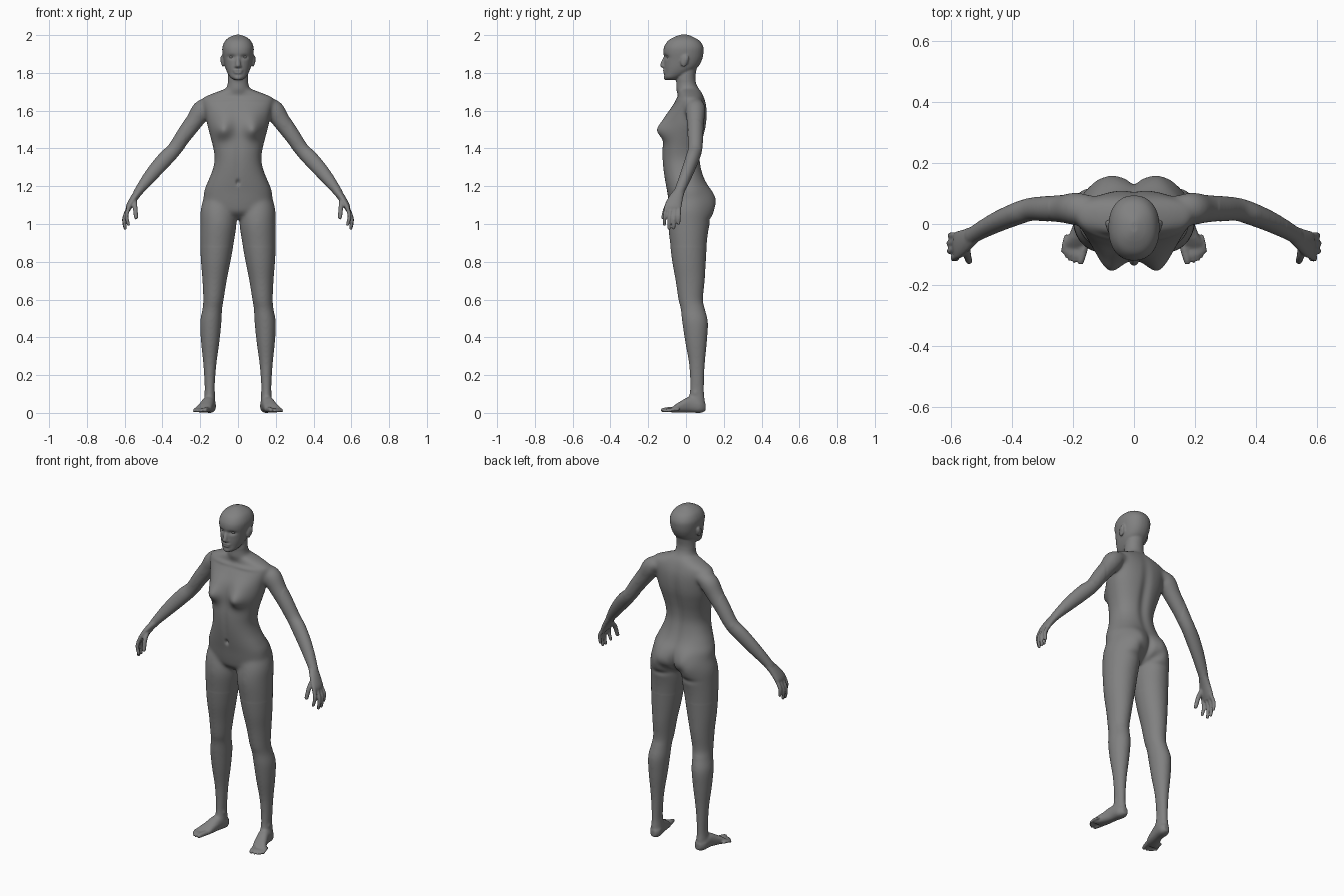
import bpy, bmesh, math
from mathutils import Vector, Matrix

X, Y, Z = Vector((1, 0, 0)), Vector((0, 1, 0)), Vector((0, 0, 1))
bm = bmesh.new()
grey = bpy.data.materials.new("dark_grey")
grey.diffuse_color = (.22, .22, .22, 1)


def spline(rows, steps=6):
    """Catmull-Rom through rows of numbers."""
    out = []
    for i in range(len(rows) - 1):
        a, b, c, d = rows[max(i - 1, 0)], rows[i], rows[i + 1], rows[min(i + 2, len(rows) - 1)]
        for k in range(steps):
            t = k / steps
            out.append([0.5 * (2 * q + (r - p) * t + (2 * p - 5 * q + 4 * r - s) * t * t
                               + (3 * q - p - 3 * r + s) * t ** 3) for p, q, r, s in zip(a, b, c, d)])
    return out + [list(rows[-1])]


def loft(rows, frame=None, power=2.0, n=32):
    """Closed tube through (x, y, z, radius_u, radius_v); without a frame rings follow the path."""
    rows = spline(rows)
    pts = [Vector(r[:3]) for r in rows]
    rings = []
    for i, r in enumerate(rows):
        if frame:
            u, v = frame
        else:
            t = (pts[min(i + 1, len(pts) - 1)] - pts[max(i - 1, 0)]).normalized()
            u = (Y - t * Y.dot(t)).normalized()
            v = t.cross(u)
        ring = []
        for k in range(n):
            c, s = math.cos(2 * math.pi * k / n), math.sin(2 * math.pi * k / n)
            c = math.copysign(abs(c) ** (2 / power), c)
            s = math.copysign(abs(s) ** (2 / power), s)
            ring.append(bm.verts.new(pts[i] + u * c * max(r[3], .002) + v * s * max(r[4], .002)))
        rings.append(ring)
    for a, b in zip(rings, rings[1:]):
        for k in range(n):
            bm.faces.new((a[k], a[(k + 1) % n], b[(k + 1) % n], b[k]))
    bm.faces.new(rings[0][::-1])
    bm.faces.new(rings[-1])


def stack(rows, power=2.0):
    """Horizontal loft on the centre line from (z, y_front, y_back, half_width)."""
    loft([(0, (f + b) / 2, z, w, (b - f) / 2) for z, f, b, w in rows], (X, Y), power)


def blob(loc, size, rot=0, axis='X', target=None):
    m = Matrix.Translation(loc) @ Matrix.Rotation(rot, 4, axis) @ Matrix.Diagonal((*size, 1))
    bmesh.ops.create_icosphere(target or bm, subdivisions=4, radius=1, matrix=m)


def digit(pts, r):
    """Finger or toe with round ends."""
    loft([(*p, r * k, r * k) for p, k in zip(pts, (1.05, 1, .85))], n=16)
    for p, k in zip(pts, (1.05, 1, .85)):
        blob(p, (r * k,) * 3)


# leg
loft([(.10, .02, 1.16, .075, .08), (.105, .015, 1.08, .092, .10), (.104, .0125, 1.0, .096, .107),
      (.111, .013, .9, .089, .098), (.118, .016, .8, .078, .089), (.124, .022, .7, .064, .077),
      (.130, .025, .6, .054, .065), (.136, .036, .55, .052, .064), (.144, .048, .48, .056, .068),
      (.147, .053, .38, .049, .058), (.149, .058, .25, .034, .041), (.150, .058, .12, .026, .037),
      (.150, .055, .06, .03, .045), (.150, .06, .012, .026, .036)], (X, Y))
blob((.132, -.005, .615), (.033, .036, .042))
blob((.15, .05, .105), (.031, .02, .02))
# foot and toes
loft([(.147, .103, .03, .016, .02), (.15, .075, .036, .033, .036), (.158, .02, .044, .034, .042),
      (.172, -.03, .031, .038, .03), (.184, -.06, .021, .042, .02), (.190, -.08, .014, .036, .011)],
     (X, Z), 2.4)
for tx, ty, r in ((.174, -.122, .0135), (.196, -.124, .0075), (.2105, -.116, .0072), (.223, -.105, .007), (.234, -.09, .007)):
    digit([(tx - .012, ty + .05, .018), (tx - .004, ty + .02, .017), (tx, ty, r + .001)], r)
# arm
loft([(.12, .05, 1.63, .04, .03), (.165, .05, 1.622, .05, .045), (.193, .05, 1.60, .054, .054),
      (.230, .05, 1.545, .047, .048), (.285, .05, 1.47, .042, .043), (.337, .048, 1.395, .038, .039),
      (.385, .033, 1.345, .037, .042), (.455, .003, 1.265, .033, .037), (.525, -.035, 1.175, .027, .024),
      (.535, -.042, 1.16, .026, .020)])
blob((.352, .066, 1.395), (.018, .018, .022))
# hand
loft([(.515, -.028, 1.185, .025, .022), (.548, -.052, 1.14, .037, .020),
      (.575, -.068, 1.095, .045, .017), (.583, -.071, 1.072, .036, .011)])
for p in (((.575, -.103, 1.095), (.590, -.112, 1.045), (.580, -.114, .998)),
          ((.580, -.080, 1.085), (.602, -.088, 1.03), (.597, -.090, .977)),
          ((.580, -.058, 1.085), (.603, -.063, 1.03), (.599, -.065, .979)),
          ((.575, -.037, 1.09), (.599, -.037, 1.045), (.596, -.039, 1.003))):
    digit(p, .0105)
digit([(.550, -.07, 1.13), (.545, -.103, 1.09), (.540, -.121, 1.035)], .013)
# ear
blob((.080, -.008, 1.865), (.010, .020, .034), -.2)
blob((.087, .002, 1.872), (.007, .012, .022), -.2)
# half of the lips
blob((.008, -.113, 1.8125), (.019, .010, .006))
blob((.007, -.112, 1.802), (.017, .010, .006))

# mirror all paired parts
dup = bmesh.ops.duplicate(bm, geom=bm.verts[:] + bm.edges[:] + bm.faces[:])
for v in dup['geom']:
    if isinstance(v, bmesh.types.BMVert):
        v.co.x *= -1

# torso
stack([(1.025, -.03, .06, .03), (1.06, -.075, .10, .13), (1.10, -.088, .12, .178), (1.17, -.10, .118, .180),
       (1.22, -.110, .102, .162), (1.28, -.120, .086, .137), (1.34, -.126, .077, .124), (1.40, -.126, .082, .131),
       (1.46, -.118, .095, .146), (1.52, -.108, .108, .162), (1.58, -.092, .112, .173), (1.63, -.068, .108, .185),
       (1.665, -.046, .098, .188), (1.685, -.042, .090, .150), (1.708, -.042, .077, .088), (1.722, -.03, .06, .05)], 2.3)
# neck
stack([(1.64, -.01, .06, .05), (1.70, -.050, .074, .064), (1.74, -.052, .056, .056), (1.78, -.05, .05, .053),
       (1.84, -.04, .06, .05)])
# head and nose
stack([(1.762, -.10, -.06, .02), (1.775, -.114, -.03, .040), (1.80, -.114, .02, .056), (1.83, -.116, .062, .068),
       (1.87, -.116, .085, .077), (1.91, -.120, .093, .083), (1.94, -.115, .091, .082), (1.97, -.095, .072, .068),
       (1.99, -.062, .038, .043), (2.002, -.03, .01, .012)], 2.25)
loft([(0, -.106, 1.895, .010, .008), (0, -.115, 1.87, .011, .012), (0, -.122, 1.846, .014, .014),
      (0, -.119, 1.832, .018, .012), (0, -.113, 1.826, .012, .005)], (X, Y))
blob((0, -.124, 1.838), (.012, .014, .010))
blob((0, -.104, 1.775), (.022, .014, .014))

# fuse everything into one skin
bmesh.ops.recalc_face_normals(bm, faces=bm.faces)
src = bpy.data.meshes.new("body")
bm.to_mesh(src)
bm.free()
body = bpy.data.objects.new("body", src)
bpy.context.collection.objects.link(body)
mod = body.modifiers.new("fuse", 'REMESH')
mod.mode = 'VOXEL'
mod.voxel_size = .0052
bpy.context.view_layer.update()
fused = bpy.data.meshes.new_from_object(body.evaluated_get(bpy.context.evaluated_depsgraph_get()))
body.modifiers.clear()
body.data = fused

# soften the joins, strongest on the trunk
bm = bmesh.new()
bm.from_mesh(fused)
trunk = [v for v in bm.verts if abs(v.co.x) < .28 and .88 < v.co.z < 1.76]
limbs = [v for v in bm.verts if .05 < v.co.z < .9 or (v.co.z > .9 and .27 < abs(v.co.x) < .5)]
for verts, times in ((bm.verts[:], 2), (limbs, 8), (trunk, 28)):
    for _ in range(times):
        bmesh.ops.smooth_vert(bm, verts=verts, factor=.5, use_axis_x=True, use_axis_y=True, use_axis_z=True)

# soft bumps and dents: (centre, spread, shift in y)
# mouth line, navel, spine, belly, cleft between the buttocks
dents = [((0, -.125, 1.8075), (.018, .02, .002), .004), ((0, -.11, 1.22), (.007, .03, .010), .012),
         ((0, .10, 1.42), (.020, .05, .14), -.013), ((0, -.12, 1.34), (.014, .03, .09), .004),
         ((0, .13, 1.08), (.012, .05, .05), -.02)]
for s in (1, -1):
    # eye socket, collarbone, breast, buttock and the fold below it
    dents += [((s * .034, -.105, 1.884), (.015, .03, .008), .011),
              ((s * .075, -.05, 1.66), (.05, .03, .008), -.005),
              ((s * .080, -.10, 1.495), (.034, .05, .033), -.044),
              ((s * .076, -.10, 1.555), (.045, .05, .040), -.020),
              ((s * .085, .12, 1.115), (.052, .05, .062), .044),
              ((s * .085, .13, 1.022), (.040, .05, .012), -.008)]
for v in bm.verts:
    shift = 0
    for c, sig, d in dents:
        e = sum(((v.co[i] - c[i]) / sig[i]) ** 2 for i in range(3))
        if e < 14:
            shift += d * math.exp(-e / 2)
    v.co.y += shift
    v.co.z = max(v.co.z, 0)
bm.to_mesh(fused)
bm.free()
fused.shade_smooth()
fused.materials.append(grey)

# eyes
for s, side in ((1, "left"), (-1, "right")):
    eb = bmesh.new()
    blob((s * .033, -.0895, 1.884), (.014, .013, .009), target=eb)
    me = bpy.data.meshes.new(side + "_eye")
    eb.to_mesh(me)
    eb.free()
    me.shade_smooth()
    me.materials.append(grey)
    bpy.context.collection.objects.link(bpy.data.objects.new(side + "_eye", me))
